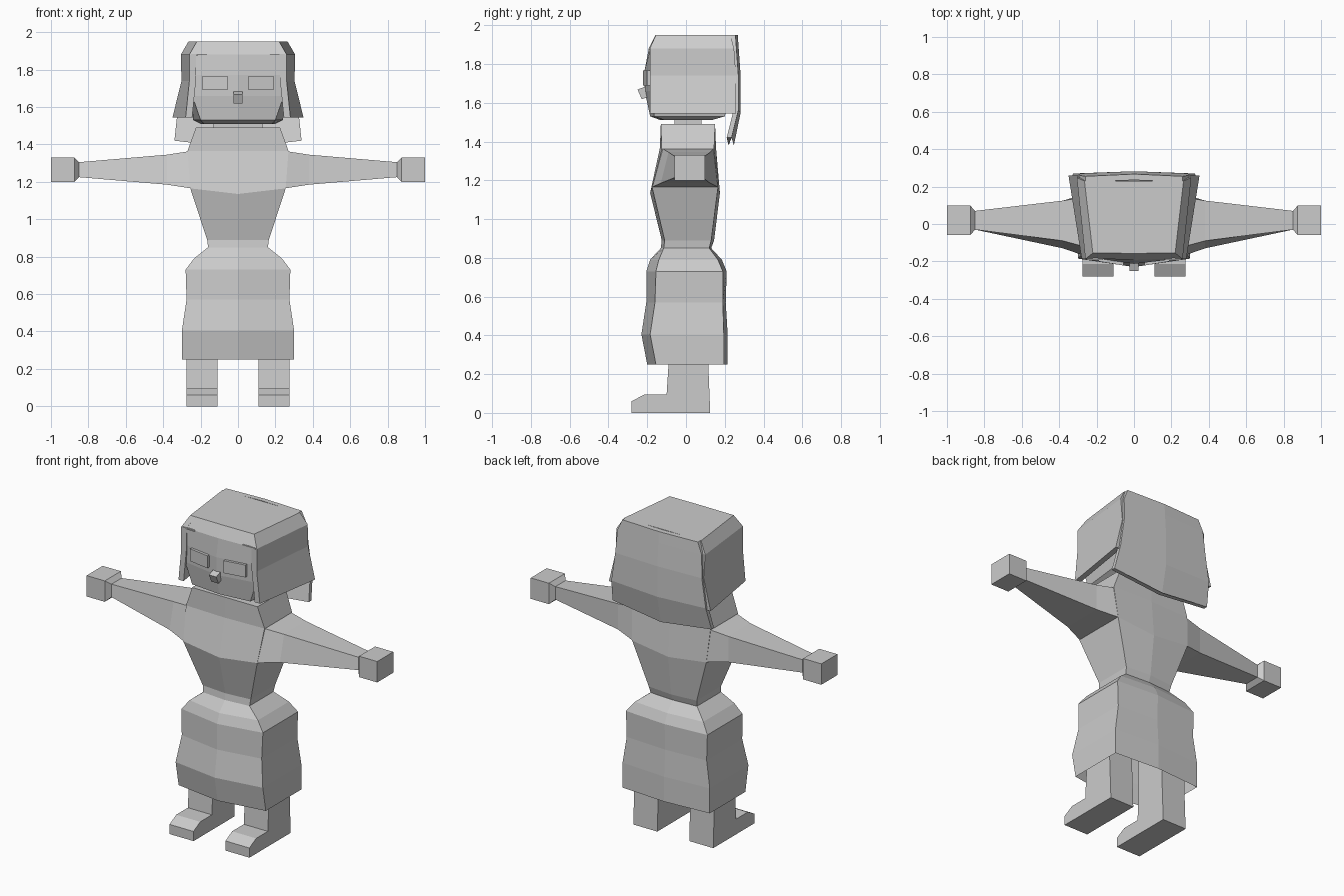
import bpy, bmesh

cube = bpy.data.objects.get("Cube")
if cube:
    bpy.data.objects.remove(cube, do_unlink=True)

grey = bpy.data.materials.new("light_grey")
grey.use_nodes = True
COLOUR = (0.6, 0.6, 0.6, 1)
grey.diffuse_color = COLOUR
grey.node_tree.nodes["Principled BSDF"].inputs["Base Color"].default_value = COLOUR


def loft(name, rings, mirror=False, cap_start=True, cap_end=True):
    """Skin a list of equal-sized point rings, optionally mirrored across x."""
    bm = bmesh.new()
    loops = [[bm.verts.new(p) for p in ring] for ring in rings]
    n = len(loops[0])
    for a, b in zip(loops, loops[1:]):
        for i in range(n):
            j = (i + 1) % n
            bm.faces.new((a[i], a[j], b[j], b[i]))
    if cap_start:
        bm.faces.new(loops[0])
    if cap_end:
        bm.faces.new(loops[-1])
    bmesh.ops.recalc_face_normals(bm, faces=bm.faces)
    mesh = bpy.data.meshes.new(name)
    bm.to_mesh(mesh)
    bm.free()
    mesh.materials.append(grey)
    ob = bpy.data.objects.new(name, mesh)
    bpy.context.collection.objects.link(ob)
    if mirror:
        ob.modifiers.new("Mirror", 'MIRROR').use_clip = False
    return ob


def hexring(z, wf, wb, front, front_side, back_side, back, dz=0.0):
    """Six-sided body section, creased at the front and back centre."""
    return [(0, front, z + dz), (wf, front_side, z), (wb, back_side, z),
            (0, back, z + dz), (-wb, back_side, z), (-wf, front_side, z)]


def box(x0, x1, y0, y1, z0, z1):
    return [[(x0, y0, z), (x1, y0, z), (x1, y1, z), (x0, y1, z)] for z in (z0, z1)]


# Torso with collar
loft("torso", [
    hexring(0.85, 0.16, 0.16, -0.13, -0.115, 0.12, 0.13),
    hexring(0.89, 0.165, 0.165, -0.125, -0.11, 0.13, 0.145),
    hexring(1.165, 0.255, 0.255, -0.185, -0.175, 0.165, 0.175, -0.03),
    hexring(1.365, 0.27, 0.27, -0.135, -0.125, 0.145, 0.155),
    hexring(1.49, 0.225, 0.225, -0.13, -0.13, 0.15, 0.15)])

# Neck
loft("neck", box(-0.13, 0.13, -0.06, 0.08, 1.47, 1.53))

# Flared skirt, open at the hem
loft("skirt", [
    hexring(0.25, 0.30, 0.30, -0.20, -0.155, 0.195, 0.215),
    hexring(0.405, 0.30, 0.30, -0.23, -0.185, 0.195, 0.215),
    hexring(0.57, 0.275, 0.275, -0.205, -0.16, 0.19, 0.205),
    hexring(0.73, 0.28, 0.28, -0.205, -0.155, 0.19, 0.21),
    hexring(0.79, 0.235, 0.235, -0.185, -0.14, 0.165, 0.185),
    hexring(0.85, 0.16, 0.16, -0.13, -0.115, 0.12, 0.13)], cap_start=False)


# Arms: x, bottom z, top z, then y limits at the bottom and at the top
def armring(x, z0, z1, f0, b0, f1, b1):
    return [(x, f0, z0), (x, b0, z0), (x, b1, z1), (x, f1, z1)]


loft("arm", [
    armring(0.25, 1.165, 1.365, -0.175, 0.165, -0.125, 0.145),
    armring(0.38, 1.185, 1.345, -0.13, 0.125, -0.09, 0.125),
    armring(0.85, 1.225, 1.305, -0.03, 0.07, -0.03, 0.07)], mirror=True)

# Hands with a tapered wrist
loft("hand", [
    armring(0.85, 1.225, 1.305, -0.03, 0.07, -0.03, 0.07),
    armring(0.875, 1.2, 1.33, -0.06, 0.098, -0.06, 0.098),
    armring(1.0, 1.2, 1.33, -0.06, 0.098, -0.06, 0.098)], mirror=True)

# Legs with feet, a side profile extruded across x
leg = [(-0.28, 0), (-0.28, 0.06), (-0.215, 0.095), (-0.1, 0.095),
       (-0.09, 0.25), (-0.09, 0.5), (0.11, 0.5), (0.115, 0.25), (0.125, 0)]
loft("leg", [[(x, y, z) for y, z in leg] for x in (0.11, 0.275)], mirror=True)

# Head
loft("head", [
    hexring(1.51, 0.18, 0.20, -0.13, -0.11, 0.13, 0.13),
    hexring(1.53, 0.20, 0.24, -0.185, -0.165, 0.20, 0.20),
    hexring(1.66, 0.245, 0.265, -0.213, -0.17, 0.235, 0.235),
    hexring(1.77, 0.25, 0.27, -0.213, -0.175, 0.235, 0.235),
    hexring(1.88, 0.253, 0.28, -0.192, -0.183, 0.235, 0.235),
    hexring(1.95, 0.22, 0.265, -0.157, -0.155, 0.23, 0.23)])


# Hair hanging over each side: z, front x, back x, front y, back y
side_hair = [(1.545, 0.28, 0.35, -0.185, 0.258), (1.74, 0.26, 0.302, -0.187, 0.258),
             (1.88, 0.26, 0.306, -0.187, 0.248), (1.95, 0.22, 0.265, -0.155, 0.23)]
loft("side_hair", [[(xf, yf, z), (xb, yb, z), (xb - 0.035, yb, z), (xf - 0.035, yf, z)]
                   for z, xf, xb, yf, yb in side_hair], mirror=True)

# Hair down the back: z, half width, front y, back y, centre drop
back_hair = [(1.42, 0.34, 0.21, 0.235, -0.04), (1.56, 0.325, 0.245, 0.27, -0.01),
             (1.74, 0.298, 0.25, 0.27, 0), (1.88, 0.29, 0.24, 0.26, 0),
             (1.95, 0.26, 0.225, 0.255, 0)]
loft("back_hair", [[(-w, f, z), (0, f + 0.01, z + d), (w, f, z),
                    (w, b, z), (0, b + 0.012, z + d), (-w, b, z)]
                   for z, w, f, b, d in back_hair])

# Eyes: plates lying on the angled cheeks
loft("eye", [[(0.055, -0.222, z), (0.19, -0.2, z), (0.19, -0.18, z), (0.055, -0.2, z)]
             for z in (1.69, 1.767)], mirror=True)

# Nose
loft("nose", [
    [(-0.025, -0.228, 1.618), (0.025, -0.228, 1.618), (0.025, -0.195, 1.63), (-0.025, -0.195, 1.63)],
    [(-0.025, -0.25, 1.668), (0.025, -0.25, 1.668), (0.025, -0.205, 1.685), (-0.025, -0.205, 1.685)]])

# Temple locks at the hairline
loft("temple_lock", box(0.165, 0.25, -0.192, -0.17, 1.876, 1.884), mirror=True)
